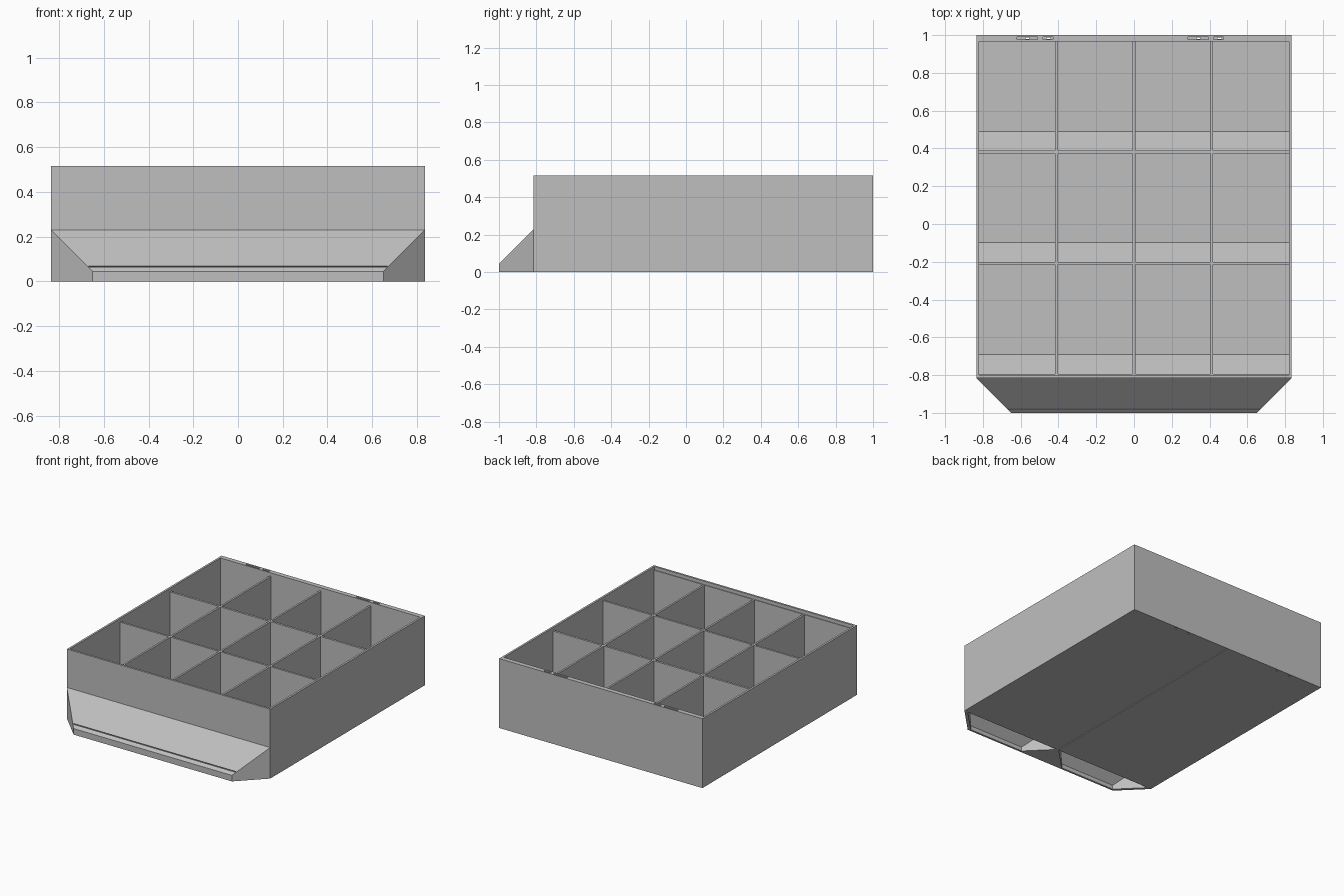
import bpy, bmesh

if "Cube" in bpy.data.objects:
    bpy.data.objects.remove(bpy.data.objects["Cube"])

W, H = 0.835, 0.515           # half width and height of the bin
FRONT, BACK = -0.815, 1.0     # front and back wall planes
NOSE = -1.0                   # front edge of the sloped lip

grey = bpy.data.materials.new("light grey")
grey.diffuse_color = (0.52, 0.52, 0.52, 1)
grey.use_nodes = True
grey.node_tree.nodes["Principled BSDF"].inputs["Base Color"].default_value = grey.diffuse_color


def add_prism(bm, profile, left, right):
    """Closed (y, z) profile spanning x from left(y) to right(y)."""
    a = [bm.verts.new((left(y), y, z)) for y, z in profile]
    b = [bm.verts.new((right(y), y, z)) for y, z in profile]
    n = len(a)
    faces = [bm.faces.new(a), bm.faces.new(b[::-1])]
    for i in range(n):
        j = (i + 1) % n
        faces.append(bm.faces.new((a[j], a[i], b[i], b[j])))
    bmesh.ops.recalc_face_normals(bm, faces=faces)


def make(name, prisms):
    bm = bmesh.new()
    for profile, left, right in prisms:
        add_prism(bm, profile, left, right)
    me = bpy.data.meshes.new(name)
    bm.to_mesh(me)
    bm.free()
    me.materials.append(grey)
    ob = bpy.data.objects.new(name, me)
    bpy.context.collection.objects.link(ob)
    return ob


def box(x0, x1, y0, y1, z0, z1):
    return ([(y0, z0), (y1, z0), (y1, z1), (y0, z1)],
            lambda y: x0, lambda y: x1)


def combine(target, prisms, operation):
    tool = make("helper", prisms)
    tool.hide_render = True
    mod = target.modifiers.new("combine", 'BOOLEAN')
    mod.operation, mod.solver, mod.object = operation, 'EXACT', tool
    bpy.context.view_layer.objects.active = target
    bpy.ops.object.modifier_apply(modifier=mod.name)
    bpy.data.objects.remove(tool)


def lip_end(y):
    return 0.65 + (y - NOSE)


# Solid block with the sloped, chamfered lip in front
tray = make("compartment_bin", [box(-W, W, FRONT, BACK, 0, H)])
lip = [(NOSE, 0), (FRONT, 0), (FRONT, 0.23), (NOSE, 0.045)]
combine(tray, [(lip, lambda y: -lip_end(y), lip_end)], 'UNION')

# Recessed rim above the dividers
combine(tray, [box(-0.82, 0.82, -0.80, 0.965, 0.49, 0.6)], 'DIFFERENCE')

# Twelve compartments, each with a 45 degree ramp at its front
columns = [(-0.82, -0.417), (-0.403, -0.007), (0.007, 0.403), (0.417, 0.82)]
rows = [(-0.795, -0.215), (-0.20, 0.372), (0.388, 0.965)]
floor, ramp = 0.02, 0.103
cells = []
for x0, x1 in columns:
    for y0, y1 in rows:
        profile = [(y0, floor + ramp), (y0 + ramp, floor), (y1, floor),
                   (y1, 0.55), (y0, 0.55)]
        cells.append((profile, lambda y, a=x0: a, lambda y, b=x1: b))
combine(tray, cells, 'DIFFERENCE')

# Two pockets under the lip, leaving a central web
pocket = [(-0.985, -0.02), (FRONT, -0.02), (FRONT, 0.20), (-0.985, 0.03)]


def pocket_in(y):
    return 0.01 + (FRONT - y)


def pocket_out(y):
    return lip_end(y) - 0.03


combine(tray, [(pocket, pocket_in, pocket_out),
               (pocket, lambda y: -pocket_out(y), lambda y: -pocket_in(y))],
        'DIFFERENCE')

# Narrow groove along the lip slope
groove = [(-0.985, 0.070), (-0.972, 0.057), (-0.968, 0.061), (-0.981, 0.074)]
combine(tray, [(groove, lambda y: -lip_end(y) + 0.005,
                lambda y: lip_end(y) - 0.005)], 'DIFFERENCE')

# Slots in the back rim with small holes running down
slots, holes = [], []
for s in (-0.62, 0.285):
    for a, b, h in ((0, 0.11, 0.045), (0.137, 0.19, 0.157)):
        slots.append(box(s + a, s + b, 0.976, 0.991, H - 0.03, H + 0.02))
        holes.append(box(s + h, s + h + 0.02, 0.979, 0.988, -0.02, H + 0.02))
combine(tray, slots, 'DIFFERENCE')
combine(tray, holes, 'DIFFERENCE')

# Seam along the middle of the underside
combine(tray, [box(-0.003, 0.003, FRONT + 0.01, BACK - 0.01, -0.01, 0.005)],
        'DIFFERENCE')
